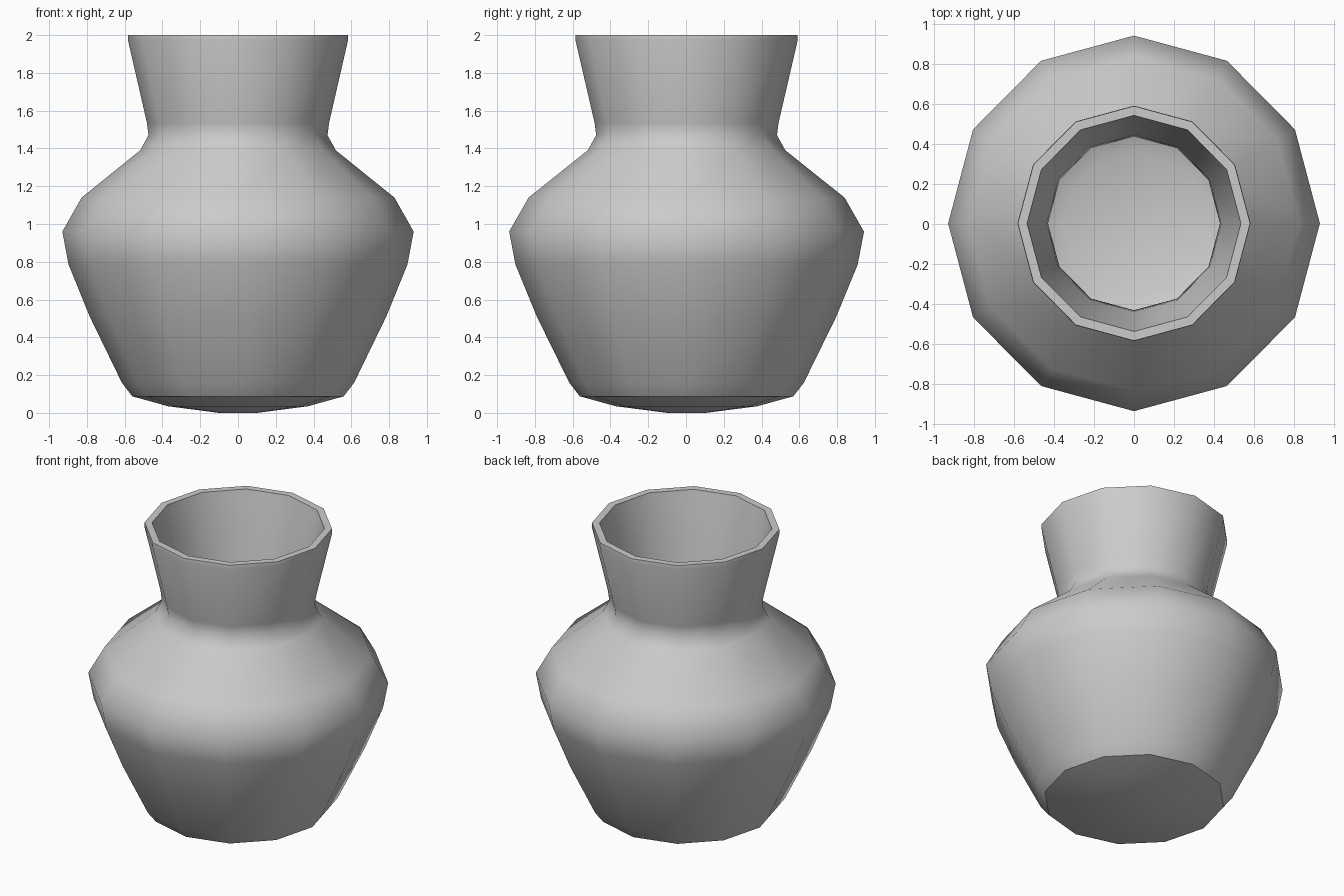
import bpy, bmesh
from math import sin, cos, pi

if "Cube" in bpy.data.objects:
    bpy.data.objects.remove(bpy.data.objects["Cube"])

SIDES = 12
# Profile (radius, height): outside from base to rim, then inside back down
outer = [(0.10, 0.0), (0.37, 0.035), (0.56, 0.088), (0.615, 0.16), (0.785, 0.51),
         (0.897, 0.785), (0.93, 0.96), (0.828, 1.14), (0.518, 1.39),
         (0.474, 1.47), (0.482, 1.535), (0.583, 1.975), (0.581, 2.0)]
inner = [(0.535, 2.0), (0.53, 1.97), (0.437, 1.54), (0.43, 1.46), (0.475, 1.37),
         (0.79, 1.11), (0.88, 0.96), (0.85, 0.79), (0.74, 0.53), (0.57, 0.18),
         (0.53, 0.135), (0.36, 0.08), (0.10, 0.05)]
profile = outer + inner
SHARP = {2, len(outer) - 1, len(outer)}   # base edge and both lip edges

bm = bmesh.new()
# Rings, very slightly deeper than wide
rings = [[bm.verts.new((r * cos(2 * pi * i / SIDES),
                        r * 1.01 * sin(2 * pi * i / SIDES) + 0.003, z))
          for i in range(SIDES)] for r, z in profile]

# Wall quads between neighbouring rings
for a, b in zip(rings, rings[1:]):
    for i in range(SIDES):
        j = (i + 1) % SIDES
        bm.faces.new((a[i], a[j], b[j], b[i]))

# Underside and inner floor
bm.faces.new(rings[0][::-1])
bm.faces.new(rings[-1])

# Smooth shading with crisp base and lip edges
for f in bm.faces:
    f.smooth = True
for k in SHARP:
    for i in range(SIDES):
        bm.edges.get((rings[k][i], rings[k][(i + 1) % SIDES])).smooth = False
bmesh.ops.recalc_face_normals(bm, faces=bm.faces)

mesh = bpy.data.meshes.new("vase")
bm.to_mesh(mesh)
bm.free()
bpy.context.collection.objects.link(bpy.data.objects.new("vase", mesh))
